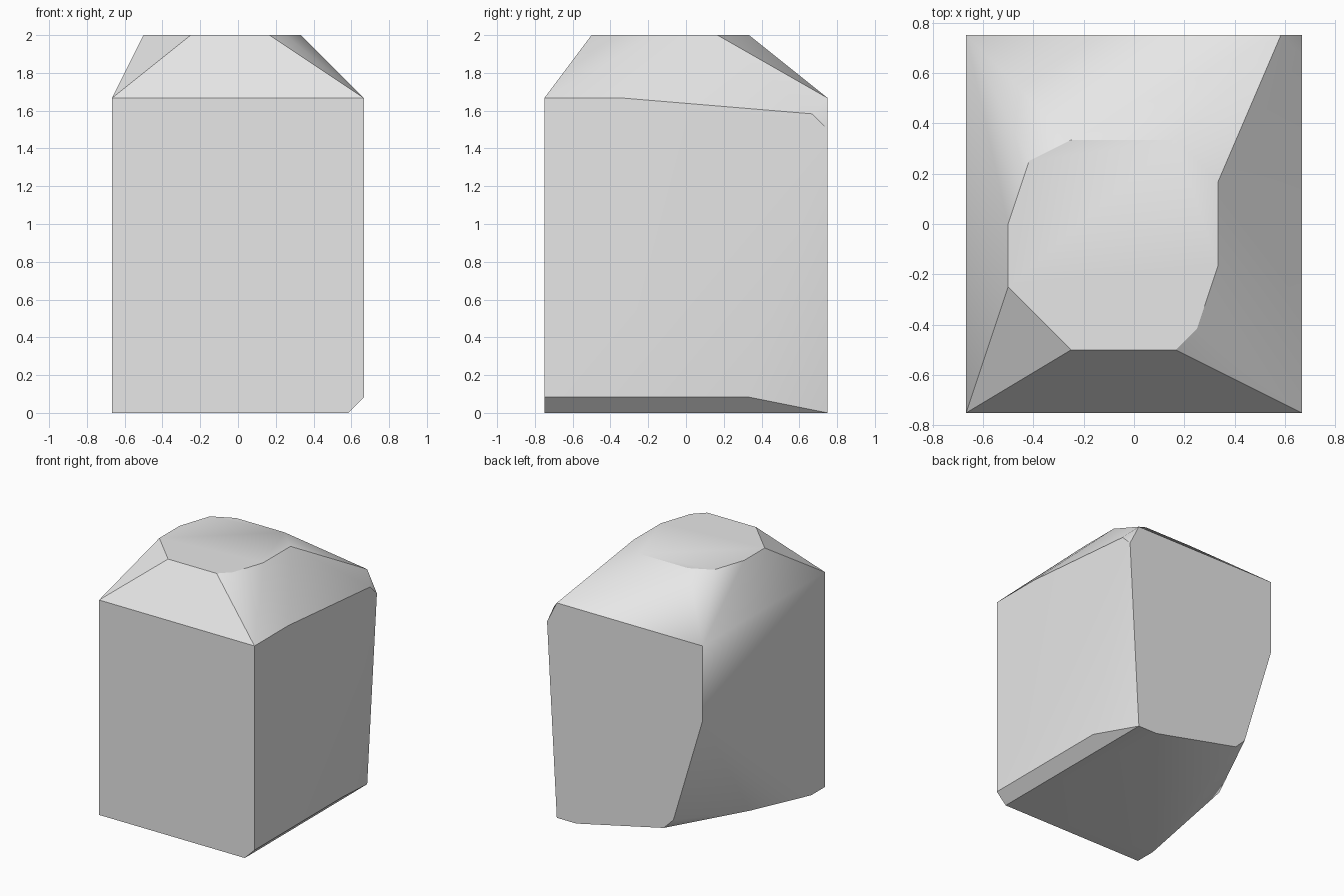
import bpy
import bmesh
import math

default_cube = bpy.data.objects.get("Cube")
if default_cube:
    bpy.data.objects.remove(default_cube, do_unlink=True)

# Corners of the rock lie on a regular grid of twelfths of a unit
GRID_STEP = 1 / 12
CROWN_HEIGHT = 24

# Flat crown outline, counter-clockwise from the front
crown_outline = [(-3, -6), (2, -6), (3, -5), (4, -2), (4, 2),
                 (2, 4), (-3, 4), (-5, 3), (-6, 0), (-6, -3)]

# Ring of corners where the upright sides meet the sloping shoulders
shoulder_corners = [(-8, -9, 20), (8, -9, 20), (8, -4, 20), (8, 8, 19),
                    (8, 9, 18), (7, 9, 20), (-8, 9, 20)]

# Chipped lower corners, undercut at the back
base_corners = [(8, -9, 1), (7, -9, 0), (8, 4, 1), (7, 9, 0), (5, 9, 0),
                (-4, 9, 2), (-5, 9, 3), (-8, 9, 13), (-8, 2, 2),
                (-8, -7, 0), (-8, -9, 0)]


def make_material(name, colour):
    material = bpy.data.materials.new(name)
    material.use_nodes = True
    material.diffuse_color = colour
    shader = next(node for node in material.node_tree.nodes
                  if node.type == "BSDF_PRINCIPLED")
    shader.inputs["Base Color"].default_value = colour
    return material


def make_hull(name, corners, material):
    """Wrap the corners in a convex skin and merge its coplanar faces."""
    bm = bmesh.new()
    for corner in corners:
        bm.verts.new([value * GRID_STEP for value in corner])
    hull = bmesh.ops.convex_hull(bm, input=bm.verts[:])
    unused = set(hull["geom_interior"]) | set(hull["geom_unused"])
    bmesh.ops.delete(bm, geom=[v for v in unused if isinstance(v, bmesh.types.BMVert)],
                     context="VERTS")
    bmesh.ops.dissolve_limit(bm, angle_limit=math.radians(0.5),
                             verts=bm.verts[:], edges=bm.edges[:])
    bmesh.ops.recalc_face_normals(bm, faces=bm.faces[:])

    mesh = bpy.data.meshes.new(name)
    bm.to_mesh(mesh)
    bm.free()
    mesh.materials.append(material)
    obj = bpy.data.objects.new(name, mesh)
    bpy.context.collection.objects.link(obj)
    return obj


# Stone block
stone_grey = make_material("stone_grey", (0.8, 0.8, 0.8, 1))
crown_corners = [(x, y, CROWN_HEIGHT) for x, y in crown_outline]
rock = make_hull("rock", crown_corners + shoulder_corners + base_corners, stone_grey)

# Soften shallow facets while keeping the broken edges crisp
bpy.ops.object.select_all(action="DESELECT")
rock.select_set(True)
bpy.context.view_layer.objects.active = rock
bpy.ops.object.shade_smooth_by_angle(angle=math.radians(30))
